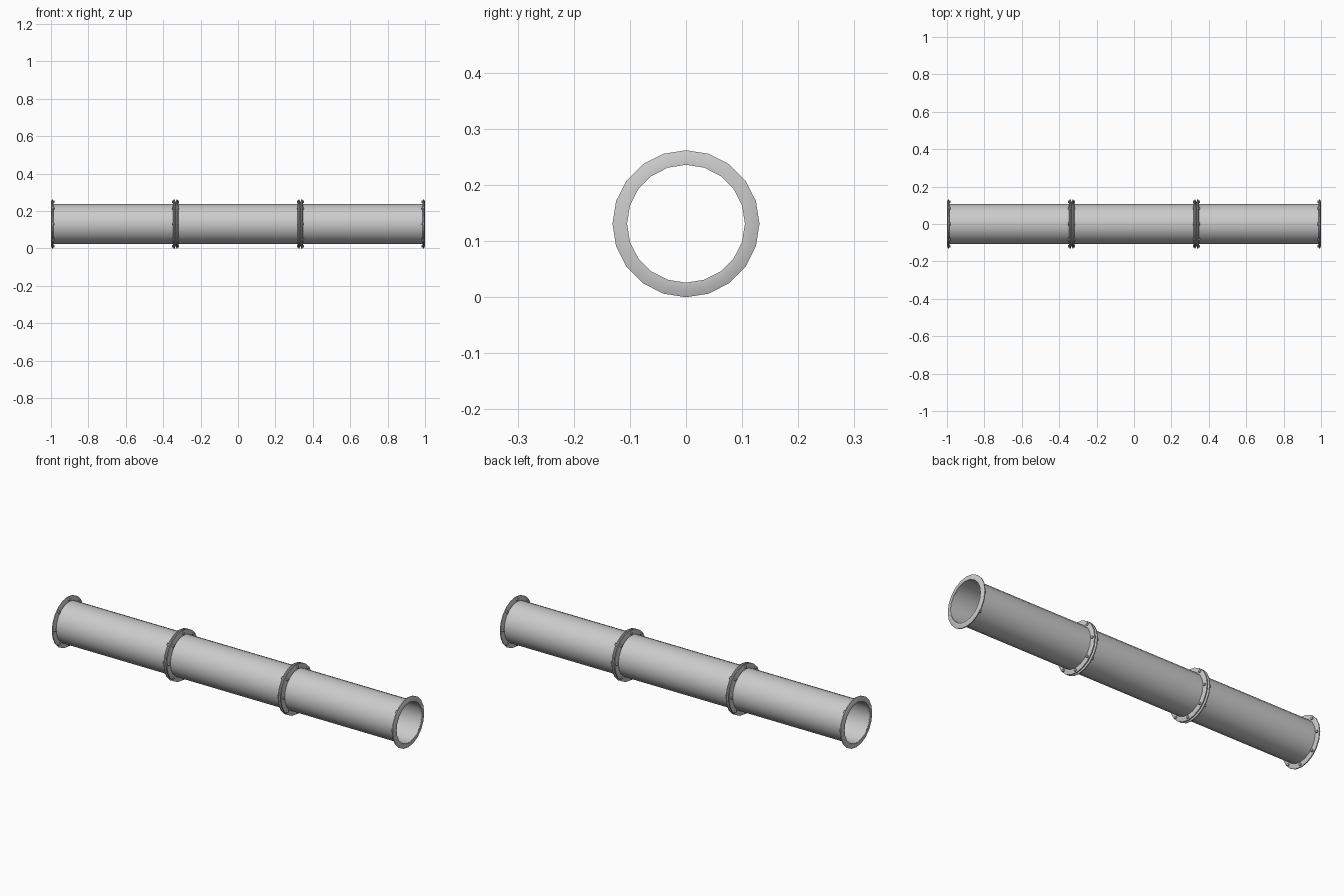
import bpy
import bmesh
from math import pi, sin, cos, radians
from mathutils import Matrix

if "Cube" in bpy.data.objects:
    bpy.data.objects.remove(bpy.data.objects["Cube"])

SIDES = 20
RADIUS = 0.131      # flange rim, also the height of the axis
SECTION = 2 / 3     # length of one pipe section
BOLTS = 8

steel = bpy.data.materials.new("light_grey_steel")
steel.use_nodes = True
grey = (0.6, 0.6, 0.6, 1)
steel.diffuse_color = grey
steel.node_tree.nodes["Principled BSDF"].inputs["Base Color"].default_value = grey


def finish(name, bm, angle):
    bmesh.ops.recalc_face_normals(bm, faces=bm.faces)
    mesh = bpy.data.meshes.new(name)
    bm.to_mesh(mesh)
    bm.free()
    mesh.materials.append(steel)
    obj = bpy.data.objects.new(name, mesh)
    bpy.context.collection.objects.link(obj)
    bpy.ops.object.select_all(action="DESELECT")
    obj.select_set(True)
    bpy.context.view_layer.objects.active = obj
    bpy.ops.object.shade_smooth_by_angle(angle=radians(angle))
    return obj


def ring(name, profile, angle):
    """Revolve a closed (x, radius) profile around the pipe axis."""
    bm = bmesh.new()
    loops = []
    for i in range(SIDES):
        a = 2 * pi * i / SIDES
        loops.append([bm.verts.new((x, r * sin(a), RADIUS + r * cos(a)))
                      for x, r in profile])
    n = len(profile)
    for i in range(SIDES):
        here, after = loops[i], loops[(i + 1) % SIDES]
        for j in range(n):
            k = (j + 1) % n
            bm.faces.new((here[j], here[k], after[k], after[j]))
    return finish(name, bm, angle)


def bolts(name, x):
    """Circle of hexagonal bolt heads centred on the plane x."""
    bm = bmesh.new()
    for i in range(BOLTS):
        a = 2 * pi * i / BOLTS
        place = (Matrix.Translation((x, 0.119 * sin(a), RADIUS + 0.119 * cos(a)))
                 @ Matrix.Rotation(pi / 2, 4, "Y"))
        bmesh.ops.create_cone(bm, cap_ends=True, segments=6, radius1=0.007,
                              radius2=0.007, depth=0.008, matrix=place)
    return finish(name, bm, 30)


for number in range(3):
    start = -1 + number * SECTION
    end = start + SECTION
    label = ("right", "middle", "left")[number]

    # Thin hollow tube
    ring(label + "_pipe", [(start + 0.002, 0.105), (end - 0.002, 0.105),
                           (end - 0.002, 0.107), (start + 0.002, 0.107)], 40)

    # Bevelled flange and bolt heads at each end, mirrored by direction
    for x, d, side in ((start, 1, "right"), (end, -1, "left")):
        profile = [(0, 0.106), (0, 0.117), (0.005, RADIUS),
                   (0.010, RADIUS), (0.014, 0.117), (0.014, 0.106)]
        ring(f"{label}_pipe_{side}_flange", [(x + d * u, r) for u, r in profile], 40)
        bolts(f"{label}_pipe_{side}_bolts", x + d * 0.015)
